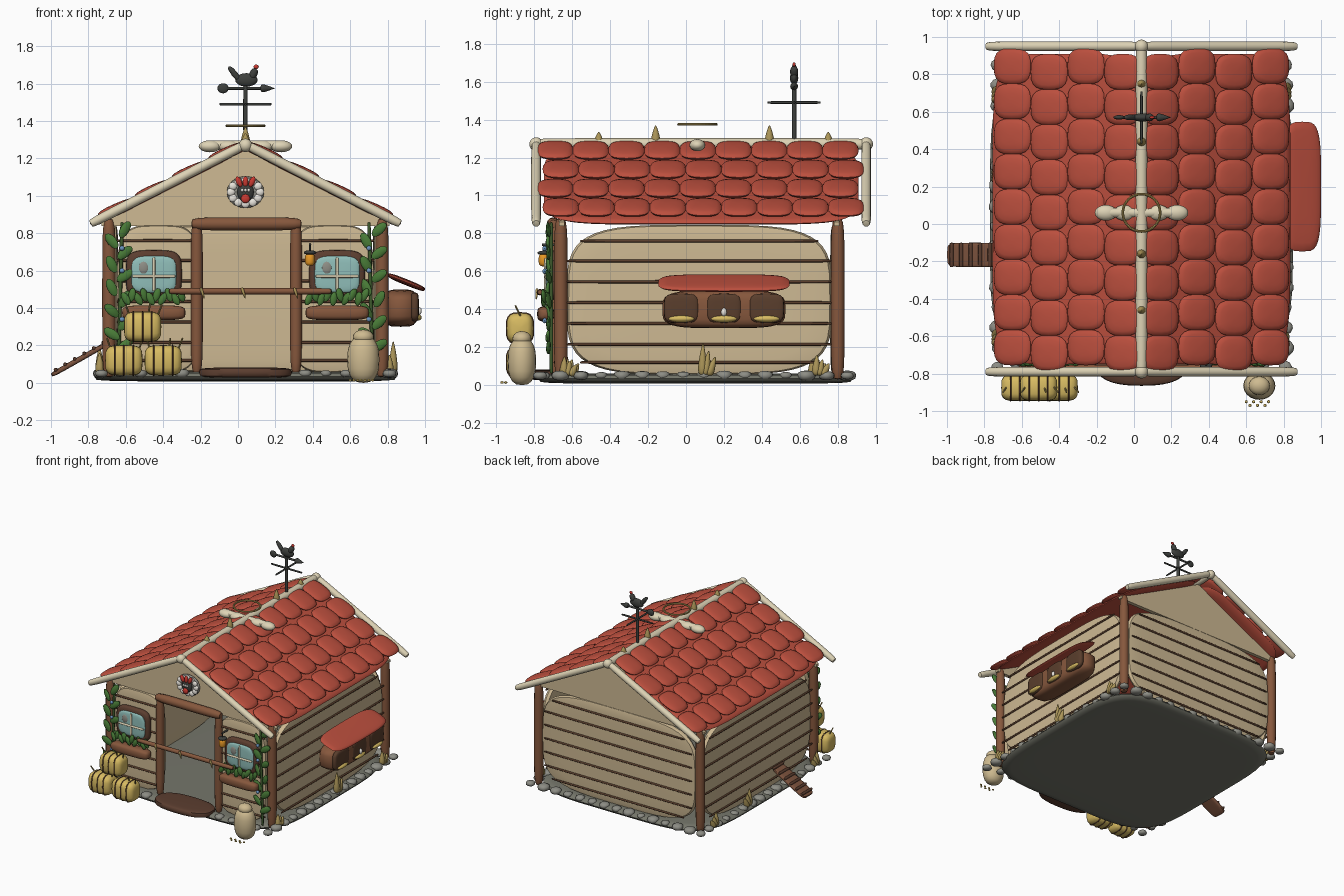
import bpy, bmesh, random
from math import sin, cos, pi, atan2, radians, copysign
from mathutils import Vector, Euler

if "Cube" in bpy.data.objects:
    bpy.data.objects.remove(bpy.data.objects["Cube"])

random.seed(4)
MATS = {}
COLORS = dict(wall='CDB892', gap='5A4030', wood='85583F', dark='5C4033', red='BA5040', cream='DDD2B4',
              stone='8C8C84', slab='74756A', straw='D6B962', tuft='A99358', iron='40423F', green='4A7A3A',
              stem='3F5A30', glass='8FBDB8', sack='CDB98F', orange='E8982A', white='E8E4DC', blue='6A93BE',
              comb='C83C34', ramp='7C5440', gold='B59A5A')
CX, CY = 0.04, 0.07


def finish(name, bm, color, loc=(0, 0, 0), rot=None):
    me = bpy.data.meshes.new(name)
    bmesh.ops.recalc_face_normals(bm, faces=bm.faces)
    bm.to_mesh(me)
    bm.free()
    if color not in MATS:
        h = COLORS[color]
        m = MATS[color] = bpy.data.materials.new(color)
        m.diffuse_color = [(int(h[i:i + 2], 16) / 255) ** 2.2 for i in (0, 2, 4)] + [1]
    me.materials.append(MATS[color])
    for p in me.polygons:
        p.use_smooth = True
    me.set_sharp_from_angle(angle=radians(50))
    ob = bpy.data.objects.new(name, me)
    bpy.context.collection.objects.link(ob)
    ob.location = loc
    if rot is not None:
        ob.rotation_euler = rot
    return ob


def spow(v, e):
    return copysign(abs(v) ** e, v)


def blob(name, c, h, color, n=2, m=2, axis=2, rot=None, seg=20, rings=10, taper=0):
    """Superellipsoid: n = roundness around the pole axis, m = roundness along it."""
    bm = bmesh.new()
    bmesh.ops.create_uvsphere(bm, u_segments=seg, v_segments=rings, radius=1)
    for v in bm.verts:
        x, y, z = v.co
        r, a = min(1, (x * x + y * y) ** .5), atan2(y, x)
        k = spow(r, 2 / m) if r > 1e-4 else 0
        p = [k * spow(cos(a), 2 / n), k * spow(sin(a), 2 / n), spow(z, 2 / m)]
        t = 1 - taper * (p[2] + 1) / 2
        p = [p[0] * t, p[1] * t, p[2]]
        if axis == 0:
            p = [p[2], p[0], p[1]]
        elif axis == 1:
            p = [p[1], p[2], p[0]]
        v.co = [p[i] * h[i] for i in range(3)]
    return finish(name, bm, color, c, rot)


def rod(name, a, b, r, color, m=8, taper=0, seg=12):
    a, b = Vector(a), Vector(b)
    d = b - a
    return blob(name, (a + b) / 2, (r, r, d.length / 2), color, 2, m, 2,
                d.to_track_quat('Z', 'Y').to_euler(), seg, 12, taper)


# foundation, stones and doorstep
blob('floor_slab', (CX, 0.05, 0.035), (0.81, 0.83, 0.027), 'slab', 5, 6, seg=64)
blob('doorstep', (CX, -0.74, 0.055), (0.25, 0.125, 0.027), 'dark', 2.5, 5, seg=32)


def stone(x, y):
    s = random.uniform(.026, .042)
    blob('foundation_stone', (x, y, .05), (s * 1.1, s * 1.1, s * .65), 'stone', 2.4, 2.4,
         rot=(0, 0, random.random() * 3), seg=10, rings=6)


for i in range(16):
    for x in (-0.73, 0.81):
        stone(x, -0.77 + i * 0.108)
for i in range(13):
    x = -0.63 + i * 0.11
    stone(x, 0.85)
    if abs(x - CX) > 0.3:
        stone(x, -0.75)

# walls, plank gaps and corner posts
for x in (-0.67, 0.75):
    blob('side_wall', (x, CY, .45), (.03, .7, .395), 'wall', 4, 6, 0, seg=48)
blob('back_wall', (CX, 0.79, .45), (.7, .03, .395), 'wall', 4, 6, 1, seg=48)
for s in (-1, 1):
    blob('front_wall', (CX + s * .465, -.66, .45), (.225, .03, .395), 'wall', 4, 6, 1, seg=48)
for z in (.12, .215, .325, .435, .545, .655, .76):
    w = .67 if .15 < z < .75 else .6
    for x in (-.70, .78):
        rod('side_plank_gap', (x, CY - w - .03, z), (x, CY + w + .03, z), .008, 'gap', seg=8)
    rod('back_plank_gap', (CX - w, .82, z), (CX + w, .82, z), .008, 'gap', seg=8)
    for s in (-1, 1):
        rod('front_plank_gap', (CX + s * .25, -.69, z), (CX + s * .69, -.69, z), .008, 'gap', seg=8)
for x in (-.69, .77):
    for y in (-.66, .8):
        rod('corner_post', (x, y, .03), (x, y, .88), .036, 'wood', 5)

# gables
for y in (-.67, .78):
    bm = bmesh.new()
    f = bm.faces.new([bm.verts.new(p) for p in ((-.73, y, .84), (.81, y, .84), (.81, y, .86), (CX, y, 1.245),
                                               (-.73, y, .86))])
    g = bmesh.ops.extrude_face_region(bm, geom=[f])
    bmesh.ops.translate(bm, verts=[v for v in g['geom'] if isinstance(v, bmesh.types.BMVert)], vec=(0, .03, 0))
    finish('gable', bm, 'wall')

# roof decks, shingles, barge poles and ridge
A = radians(27)
for s in (-1, 1):
    rot = (0, s * A, 0)
    blob('roof_deck', (CX + s * .40, .08, 1.053), (.445, .83, .016), 'red', 6, 5, rot=rot, seg=48)
    for r in range(4):
        d = .10 + r * .197
        for i in range(9):
            blob('roof_shingle', (CX + s * d, -.69 + i * .188 + (.03 if r % 2 else 0), 1.29 - d * .51),
                 (.108, .096, .022), 'red', 2.9, 2.4, rot=(0, s * (A - .06), 0), seg=20, rings=8)
    for y in (-.79, .95):
        rod('barge_pole', (CX, y, 1.275), (CX + s * .83, y, .85), .026, 'cream')
rod('ridge_pole', (CX, -.82, 1.27), (CX, .98, 1.27), .032, 'cream')
for y in (-.79, .95):
    blob('ridge_knob', (CX, y, 1.27), (.036, .036, .036), 'cream')
for y, h in ((-.46, .05), (-.16, .085), (.44, .085), (.75, .05)):
    rod('ridge_straw', (CX, y, 1.27), (CX, y, 1.285 + h), .032, 'tuft', 2.5, .8)
rod('roof_crossbar', (CX - .22, .06, 1.27), (CX + .22, .06, 1.27), .026, 'cream')
for dx in (-.19, -.09, 0, .09, .19):
    blob('crossbar_knob', (CX + dx, .06, 1.265), (.06, .042, .032), 'cream')
bpy.ops.mesh.primitive_torus_add(location=(CX, .06, 1.375), major_radius=.1, minor_radius=.007,
                                 major_segments=32, minor_segments=8)
ring = bpy.context.object
ring.name = 'roof_ring'
MATS['gold'] = bpy.data.materials.new('gold')
MATS['gold'].diffuse_color = (.46, .33, .1, 1)
ring.data.materials.append(MATS['gold'])

# weathervane with rooster
V = .57
rod('vane_pole', (CX, V, 1.26), (CX, V, 1.61), .012, 'iron')
rod('vane_bar_x', (CX - .14, V, 1.49), (CX + .14, V, 1.49), .007, 'iron')
rod('vane_bar_y', (CX, V - .14, 1.49), (CX, V + .14, 1.49), .007, 'iron')
rod('vane_arrow', (CX - .13, V, 1.575), (CX + .12, V, 1.575), .008, 'iron')
rod('vane_arrow_head', (.12, V, 1.575), (.2, V, 1.575), .028, 'iron', 3, 1)
blob('vane_arrow_tail', (-.08, V, 1.575), (.03, .012, .027), 'iron')
blob('rooster_body', (.045, V, 1.62), (.06, .022, .036), 'iron')
rod('rooster_neck', (.07, V, 1.625), (.095, V, 1.68), .021, 'iron', 2.5)
blob('rooster_comb', (.097, V, 1.69), (.014, .008, .012), 'comb')
for dx, z in ((-.05, 1.69), (-.035, 1.665), (-.02, 1.65)):
    rod('rooster_tail', (.01, V, 1.62), (dx, V, z), .015, 'iron', 2.5)

# door frame and perch
for x in (-.22, .31):
    rod('door_post', (x, -.69, .05), (x, -.69, .87), .032, 'wood', 5)
rod('door_lintel', (-.25, -.7, .85), (.34, -.7, .85), .035, 'wood', 5)
rod('perch', (-.37, -.77, .49), (.5, -.77, .49), .017, 'wood')
for x in (-.2, .02, .3):
    rod('perch_straw', (x, -.785, .51), (x + .02, -.79, .45), .01, 'tuft', 2.5, .6)


def leaf(x, y, z, ang, s=.045):
    blob('leaf', (x, y, z), (s, .012, s * .5), 'green', rot=(0, ang, random.uniform(-.4, .4)), seg=10, rings=6)


# windows, planters and climbing vines
for s in (-1, 1):
    x = CX + s * .49
    blob('window_frame', (x, -.7, .58), (.15, .03, .13), 'dark', 4, 4, 1, seg=32)
    blob('window_glass', (x, -.715, .58), (.122, .025, .1), 'glass', 4, 5, 1, seg=32)
    blob('window_shine', (x - .055, -.735, .615), (.028, .01, .036), 'stone')
    rod('window_mullion_v', (x, -.74, .49), (x, -.74, .67), .008, 'cream')
    rod('window_mullion_h', (x - .115, -.74, .57), (x + .115, -.74, .57), .008, 'cream')
    blob('window_planter', (x, -.74, .375), (.17, .045, .04), 'wood', 3, 4, 0)
    for i in range(10):
        leaf(x - .15 + i * .033, -.75, .45 + .02 * (i % 2), pi / 2 + random.uniform(-.6, .6), .04)
    vx = CX + s * .68
    rod('vine_stem', (vx, -.71, .06), (vx - s * .02, -.71, .86), .01, 'stem')
    for i in range(11):
        k = 1 if i % 2 else -1
        leaf(vx - k * .035, -.725, .2 + i * .062, k * .85 + random.uniform(-.3, .3), .052)
    for z in (.34, .6, .72):
        blob('vine_flower', (vx - s * .02, -.745, z), (.014, .012, .014), 'blue', seg=8, rings=6)

# lantern
rod('lantern_hook', (.385, -.68, .74), (.385, -.76, .74), .007, 'iron')
rod('lantern_wire', (.385, -.75, .74), (.385, -.75, .69), .005, 'iron')
blob('lantern_cap', (.385, -.75, .697), (.034, .034, .012), 'iron')
blob('lantern_glass', (.385, -.75, .66), (.027, .027, .034), 'orange', 2, 3)

# gable badge: flower wreath with a rooster head
blob('badge_plate', (CX, -.69, 1.02), (.1, .02, .085), 'stone', axis=1)
for i in range(12):
    a = i * pi / 6
    blob('badge_petal', (CX + .078 * cos(a), -.71, 1.02 + .064 * sin(a)), (.023, .012, .022), 'white', seg=10, rings=6)
blob('badge_head', (CX, -.715, 1.02), (.045, .022, .052), 'iron')
blob('badge_wattle', (CX, -.735, .985), (.024, .012, .024), 'comb')
for dx in (-.035, 0, .035):
    blob('badge_comb', (CX + dx, -.725, 1.075), (.015, .012, .03), 'comb', rot=(0, dx * 12, 0))
    blob('badge_beak', (CX + dx * .5, -.738, 1.03), (.009, .009, .009), 'white', seg=8, rings=6)

# straw bales
for x, z in ((-.61, .12), (-.4, .12), (-.51, .3)):
    blob('straw_bale', (x, -.875, z), (.1, .072, .082), 'straw', 3.2, 4, 0)
    for dx in (-.05, .0, .05):
        blob('bale_band', (x + dx, -.875, z), (.006, .075, .085), 'dark', 3.2, 4, 0)
    for dx in (-.07, .03, .08):
        rod('loose_straw', (x + dx, -.87, z + .06), (x + dx * 1.3, -.9, z + .12), .005, 'tuft', seg=6)

# feed sack and grain
blob('feed_sack', (.67, -.865, .125), (.086, .075, .125), 'sack', 2, 2.6)
blob('sack_neck', (.67, -.865, .245), (.056, .05, .04), 'sack')
for i in range(7):
    blob('grain', (.6 + i * .02, -.95 - .02 * (i % 2), .014), (.009, .009, .007), 'straw', seg=6, rings=4)

# nest box on the right wall
blob('nest_box', (.87, .2, .4), (.09, .325, .1), 'wood', 4, 4, 0, seg=32)
for y in (-.025, .2, .425):
    blob('nest_hole', (.945, y, .405), (.022, .092, .078), 'gap', 4, 4, 0)
    blob('nest_straw', (.958, y, .35), (.024, .07, .018), 'straw')
blob('egg', (.968, .2, .385), (.014, .015, .022), 'white')
blob('nest_awning', (.9, .2, .538), (.108, .347, .016), 'red', 4, 3, rot=(0, radians(22), 0), seg=32)

# ramp on the left side
d = Vector((.3, 0, .17))
ang = -atan2(.17, .3)
blob('ramp_board', (-.85, -.165, .125), (.17, .065, .014), 'ramp', 6, 5, rot=(0, ang, 0), seg=24)
for i in range(6):
    p = Vector((-.975, 0, .07)) + d * (i * .17)
    rod('ramp_cleat', (p.x, -.23, p.z), (p.x, -.1, p.z), .011, 'dark', seg=8)

# straw tufts along the base
for x, y, h in ((.83, .1, .16), (.82, .7, .1), (.81, -.63, .09), (-.74, .25, .13), (-.74, .68, .1), (-.74, -.62, .1)):
    for k, dy in enumerate((-.03, 0, .035)):
        rod('straw_tuft', (x, y + dy * .5, .05), (x, y + dy + .02, .06 + h * (1, .75, .55)[k]), .03, 'tuft', 2.5, .75)

for m in bpy.data.materials:
    if m.users and not m.is_grease_pencil:
        m.use_nodes = True
        m.node_tree.nodes["Principled BSDF"].inputs["Base Color"].default_value = m.diffuse_color
